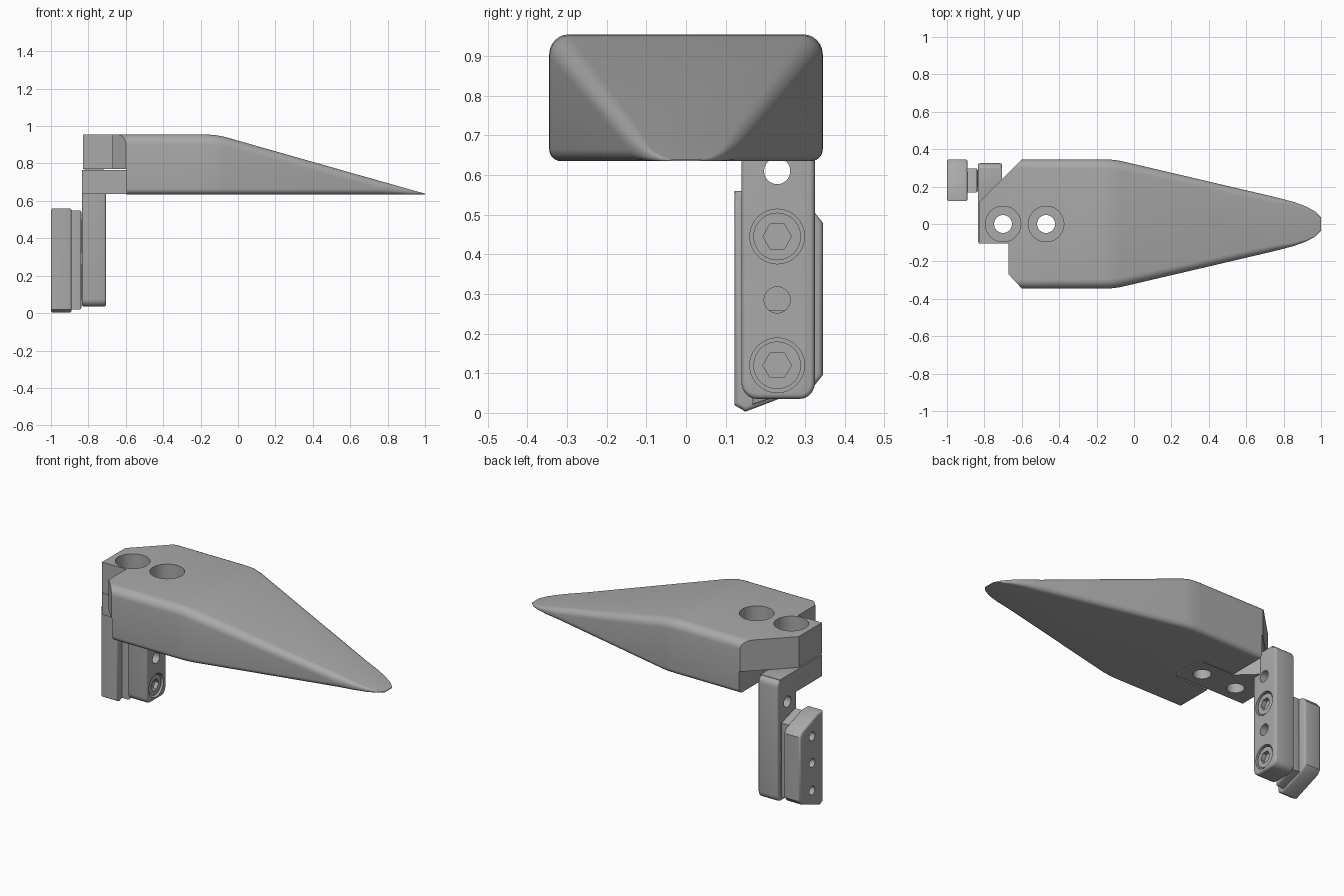
import bpy, bmesh, math
from mathutils import Matrix, Vector

if "Cube" in bpy.data.objects:
    bpy.data.objects.remove(bpy.data.objects["Cube"], do_unlink=True)

grey = bpy.data.materials.new("plain_grey")
grey.use_nodes = True
grey.diffuse_color = (0.4, 0.4, 0.4, 1)
grey.node_tree.nodes["Principled BSDF"].inputs["Base Color"].default_value = (0.4, 0.4, 0.4, 1)


def finish(name, bm):
    bmesh.ops.recalc_face_normals(bm, faces=bm.faces)
    mesh = bpy.data.meshes.new(name)
    bm.to_mesh(mesh)
    bm.free()
    mesh.materials.append(grey)
    ob = bpy.data.objects.new(name, mesh)
    bpy.context.collection.objects.link(ob)
    return ob


def prism(name, outline, low, high, axis="z", bevel=0, corner=0):
    """Extrude an outline: (x, y) along z, or (y, z) along x."""
    bm = bmesh.new()
    place = (lambda a, b, c: (a, b, c)) if axis == "z" else (lambda a, b, c: (c, a, b))
    face = bm.faces.new([bm.verts.new(place(a, b, low)) for a, b in outline])
    ext = bmesh.ops.extrude_face_region(bm, geom=[face])
    shift = Vector(place(0, 0, high - low))
    bmesh.ops.translate(bm, verts=[g for g in ext["geom"] if isinstance(g, bmesh.types.BMVert)], vec=shift)
    if corner:
        along = [e for e in bm.edges
                 if abs((e.verts[0].co - e.verts[1].co).normalized().dot(shift.normalized())) > 0.99]
        bmesh.ops.bevel(bm, geom=along, offset=corner, segments=5, profile=0.5, affect="EDGES")
    if bevel:
        bmesh.ops.recalc_face_normals(bm, faces=bm.faces)
        i = 2 if axis == "z" else 0
        rim = [e for e in bm.edges if abs(e.verts[0].co[i] - e.verts[1].co[i]) < 1e-5]
        bmesh.ops.bevel(bm, geom=rim, offset=bevel, segments=3, profile=0.5, affect="EDGES")
    return finish(name, bm)


def rect(a0, a1, b0, b1):
    return [(a0, b0), (a1, b0), (a1, b1), (a0, b1)]


def cylinder(name, centre, radius, depth, axis="z", sides=40):
    bm = bmesh.new()
    turn = Matrix.Rotation(math.pi / 2, 4, "Y") if axis == "x" else Matrix.Identity(4)
    bmesh.ops.create_cone(bm, cap_ends=True, segments=sides, radius1=radius, radius2=radius,
                          depth=depth, matrix=Matrix.Translation(centre) @ turn)
    return finish(name, bm)


def combine(ob, others, operation="DIFFERENCE"):
    bpy.context.view_layer.objects.active = ob
    for other in others:
        other.hide_render = True
        mod = ob.modifiers.new("combine", "BOOLEAN")
        mod.object, mod.operation, mod.solver = other, operation, "EXACT"
        bpy.ops.object.modifier_apply(modifier=mod.name)
        bpy.data.objects.remove(other, do_unlink=True)


FLOOR, ROOF, SHELF = 0.635, 0.955, 0.77


def section(x, w, top):
    """Rounded rectangle across the wedge."""
    h = top - FLOOR
    pts = []
    for sy, sz, start, r in ((1, -1, -90, 0.03), (1, 1, 0, 0.05), (-1, 1, 90, 0.05), (-1, -1, 180, 0.03)):
        r = min(r, h * 0.45, w * 0.45)
        cz = FLOOR + r if sz < 0 else top - r
        for k in range(7):
            a = math.radians(start + 15 * k)
            pts.append((x, sy * (w - r) + r * math.cos(a), cz + r * math.sin(a)))
    return pts


# Wedge body, lofted along x
stations = [(-0.9, 0.345, ROOF), (-0.17, 0.345, ROOF), (-0.12, 0.344, 0.952), (-0.07, 0.337, 0.942),
            (0.75, 0.145, 0.709), (0.85, 0.119, 0.681), (0.92, 0.094, 0.661),
            (0.97, 0.066, 0.647), (1.0, 0.035, 0.639)]
bm = bmesh.new()
rings = [[bm.verts.new(p) for p in section(*s)] for s in stations]
for a, b in zip(rings, rings[1:]):
    for i in range(len(a)):
        j = (i + 1) % len(a)
        bm.faces.new((a[i], a[j], b[j], b[i]))
bm.faces.new(rings[0])
bm.faces.new(rings[-1])
body = finish("wedge_body", bm)

# Rear outline, lower step, arm slot and bolt holes
rear = [(-0.83, -0.105), (-0.67, -0.105), (-0.67, -0.27), (-0.595, -0.35), (-0.595, -0.5),
        (1.2, -0.5), (1.2, 0.5), (-0.595, 0.5), (-0.595, 0.35), (-0.83, 0.115)]
combine(body, [prism("trim", rear, 0.4, 1.2)], "INTERSECT")
holes_x = (-0.7, -0.47)
combine(body, [prism("step", rect(-1, -0.595, -0.5, 0.5), 0.5, SHELF),
               prism("slot", rect(-0.9, -0.36, -0.108, 0.108), 0.5, SHELF, corner=0.04)])
for x in holes_x:
    combine(body, [cylinder("bore", (x, 0, 0.95), 0.095, 0.3),
                   cylinder("hole", (x, 0, 0.75), 0.048, 0.6)])

# Bracket: flat arm joined to an upright plate
bracket = prism("bracket", rect(0.14, 0.325, 0.035, SHELF - 0.003), -0.835, -0.705, "x", bevel=0.012, corner=0.04)
arm_outline = [(-0.834, -0.1), (-0.37, -0.1), (-0.37, 0.1), (-0.6, 0.1), (-0.706, 0.2), (-0.706, 0.3), (-0.834, 0.3)]
combine(bracket, [prism("arm", arm_outline, FLOOR + 0.002, SHELF - 0.004)], "UNION")
combine(bracket, [cylinder("hole", (x, 0, 0.7), 0.048, 0.4) for x in holes_x])
MID = 0.23
combine(bracket, [cylinder("hole", (-0.77, MID, z), 0.033, 0.4, "x") for z in (0.61, 0.285)])
screws_z = (0.12, 0.445)
combine(bracket, [cylinder("bore", (-0.705, MID, z), 0.069, 0.08, "x") for z in screws_z])

# Socket screws sunk into the plate
screws = []
for n, z in enumerate(screws_z):
    screw = cylinder("screw_%d" % (n + 1), (-0.733, MID, z), 0.06, 0.04, "x")
    combine(screw, [cylinder("socket", (-0.713, MID, z), 0.036, 0.05, "x", 6)])
    screws.append(screw)

# Clamp plate with slanted ends, and the narrower rail behind it
slant = [(0.122, 0.02), (0.15, 0.003), (0.325, 0.07), (0.345, 0.095),
         (0.345, 0.48), (0.325, 0.505), (0.18, 0.56), (0.122, 0.56)]
clamp = prism("clamp_plate", slant, -1.0, -0.89, "x", bevel=0.012)
rail = prism("clamp_rail", [(0.168, 0.02), (0.298, 0.065), (0.298, 0.51), (0.168, 0.55)], -0.9, -0.838, "x", bevel=0.008)
combine(clamp, [cylinder("hole", (-1.0, MID, z), 0.026, 0.16, "x") for z in (0.12, 0.285, 0.445)])
spacer = prism("rail_pad", rect(0.175, 0.29, 0.32, 0.5), -0.85, -0.825, "x")
lower_spacer = prism("lower_rail_pad", rect(0.175, 0.29, 0.07, 0.26), -0.85, -0.825, "x")

# Smooth the rounded parts, keep real edges crisp
bpy.ops.object.select_all(action="DESELECT")
for ob in [body, bracket, clamp, rail] + screws:
    ob.select_set(True)
bpy.context.view_layer.objects.active = body
bpy.ops.object.shade_smooth_by_angle(angle=math.radians(32))
